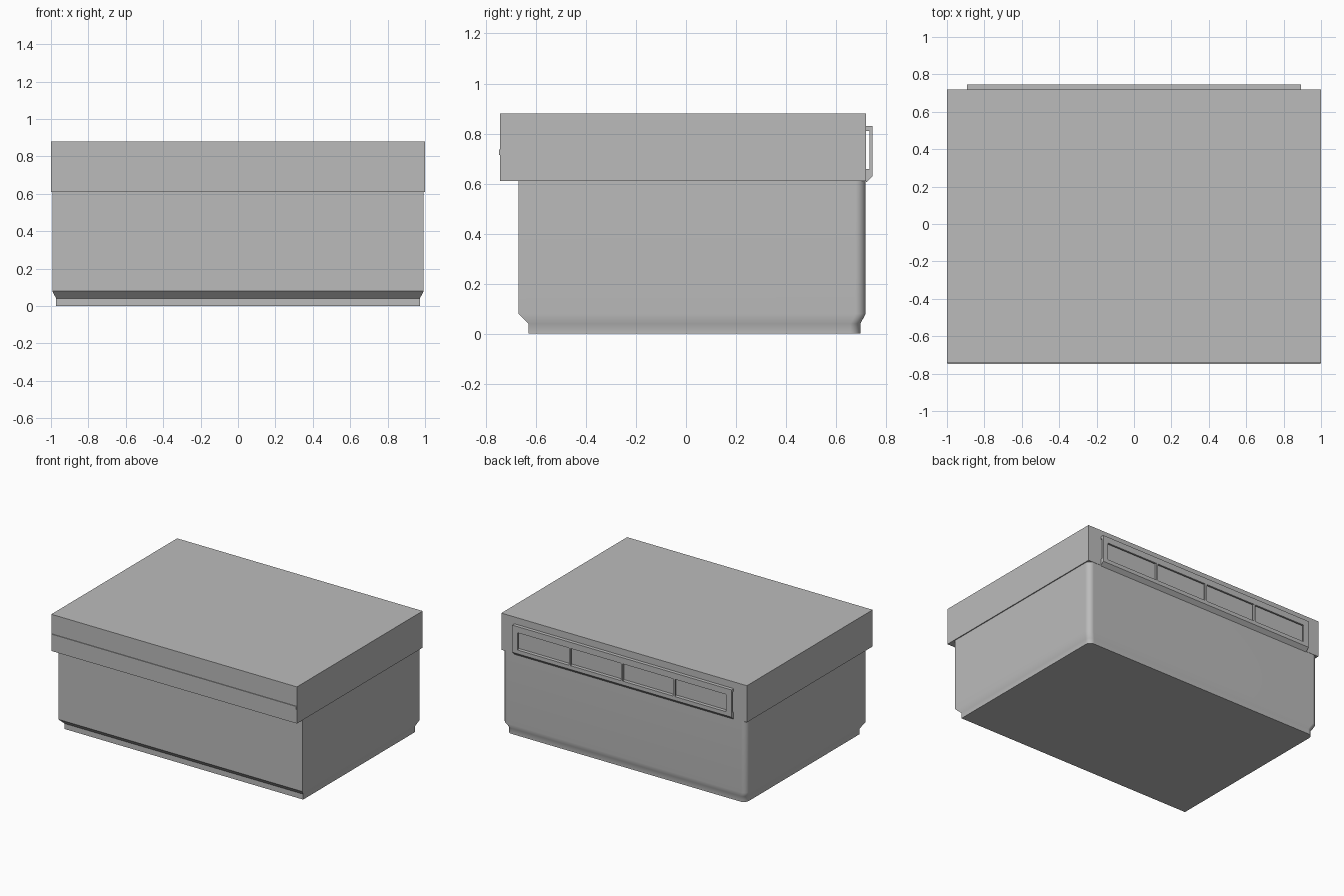
import bpy, bmesh
from math import sin, cos, pi, radians

if "Cube" in bpy.data.objects:
    bpy.data.objects.remove(bpy.data.objects["Cube"], do_unlink=True)

grey = bpy.data.materials.new("mid grey")
grey.use_nodes = True
colour = (0.5, 0.5, 0.5, 1)
grey.diffuse_color = colour
grey.node_tree.nodes["Principled BSDF"].inputs["Base Color"].default_value = colour


def finish(name, bm):
    bmesh.ops.recalc_face_normals(bm, faces=bm.faces)
    mesh = bpy.data.meshes.new(name)
    bm.to_mesh(mesh)
    bm.free()
    mesh.materials.append(grey)
    obj = bpy.data.objects.new(name, mesh)
    bpy.context.collection.objects.link(obj)
    return obj


def loft(name, rings):
    """Skin a stack of equal-length rings and cap both ends."""
    bm = bmesh.new()
    loops = [[bm.verts.new(p) for p in ring] for ring in rings]
    for low, high in zip(loops, loops[1:]):
        for i in range(len(low)):
            j = (i + 1) % len(low)
            bm.faces.new((low[i], low[j], high[j], high[i]))
    bm.faces.new(loops[0])
    bm.faces.new(loops[-1])
    return finish(name, bm)


def box(name, x0, x1, y0, y1, z0, z1):
    return loft(name, [[(x0, y0, z), (x1, y0, z), (x1, y1, z), (x0, y1, z)]
                       for z in (z0, z1)])


def rail(name, half, profile):
    """Extrude a side profile of (y, z) points across the width."""
    return loft(name, [[(x, y, z) for y, z in profile] for x in (-half, half)])


def body_ring(half, front, back, z, r=0.04, steps=6):
    """Rectangle with square front corners and rounded back corners."""
    arc = [(half - r + r * cos(i * pi / 2 / steps),
            back - r + r * sin(i * pi / 2 / steps), z) for i in range(steps + 1)]
    mirrored = [(-x, y, h) for x, y, h in reversed(arc)]
    return [(-half, front, z), (half, front, z)] + arc + mirrored


# Tub with a stepped foot
body = loft("body", [body_ring(0.972, -0.63, 0.697, 0),
                     body_ring(0.972, -0.63, 0.697, 0.04),
                     body_ring(0.993, -0.67, 0.718, 0.08),
                     body_ring(0.993, -0.67, 0.718, 0.615)])
bpy.context.view_layer.objects.active = body
body.select_set(True)
bpy.ops.object.shade_smooth_by_angle(angle=radians(40))
weighted = body.modifiers.new("Weighted normals", "WEIGHTED_NORMAL")
weighted.keep_sharp = True

# Overhanging lid and its thin front ridge
box("lid", -1, 1, -0.743, 0.72, 0.61, 0.88)
box("front_ridge", -0.997, 0.997, -0.748, -0.743, 0.715, 0.737)

# Rear handle: hooked rails joined by upright bars, open behind
HALF = 0.893
rail("handle_top_rail", HALF, [(0.72, 0.83), (0.746, 0.83), (0.746, 0.785),
                               (0.733, 0.785), (0.733, 0.81), (0.72, 0.81)])
rail("handle_bottom_rail", HALF, [(0.72, 0.605), (0.746, 0.63),
                                  (0.746, 0.658), (0.72, 0.658)])
for side, label in ((1, "left"), (-1, "right")):
    x0, x1 = sorted((side * 0.85, side * HALF))
    box("handle_end_" + label, x0, x1, 0.733, 0.746, 0.658, 0.785)
for i in (-1, 0, 1):
    x = i * 0.425
    box("handle_divider", x - 0.007, x + 0.007, 0.733, 0.746, 0.658, 0.785)
